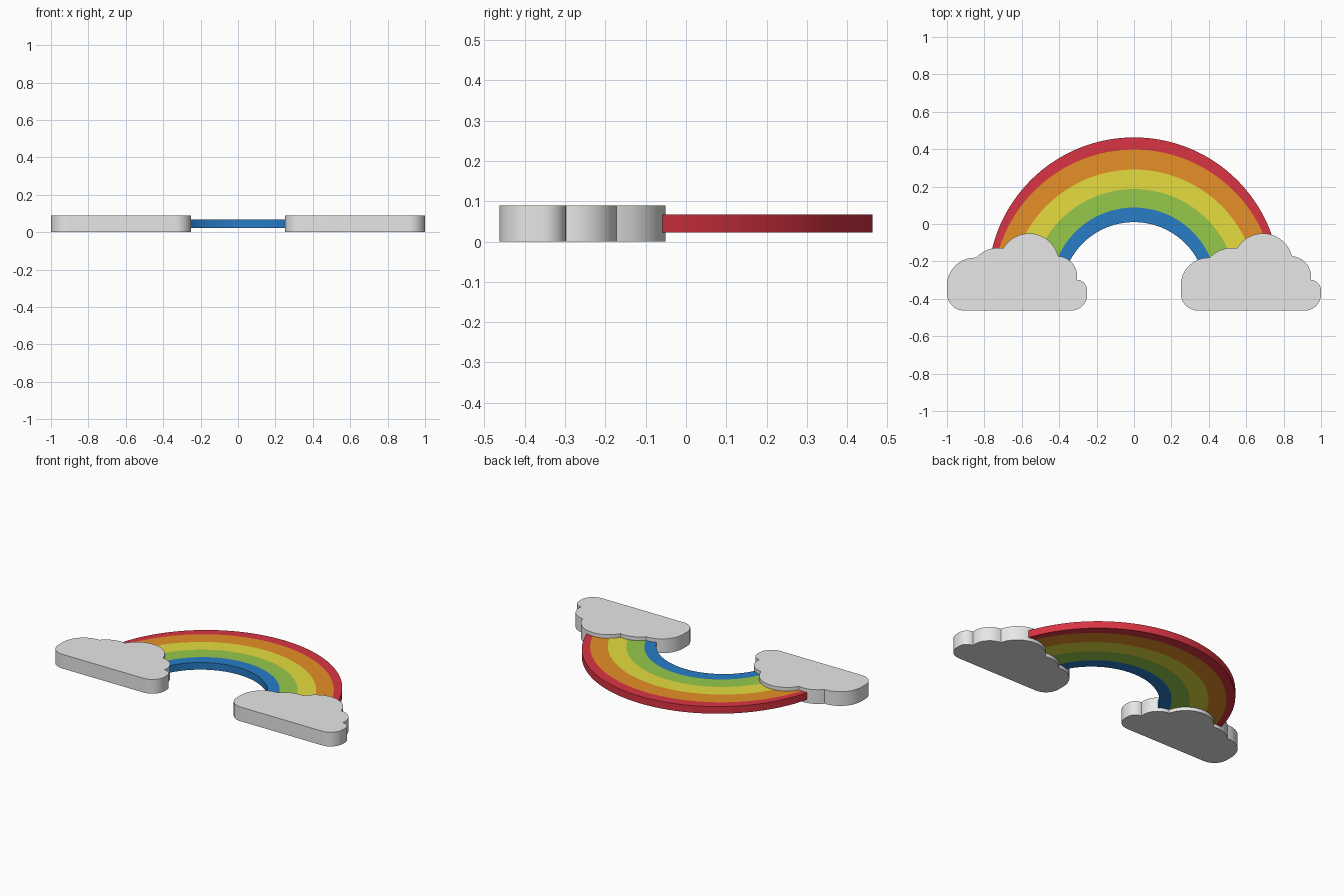
import bpy, bmesh, math
from mathutils import Vector

if "Cube" in bpy.data.objects:
    bpy.data.objects.remove(bpy.data.objects["Cube"])


def material(name, rgb):
    m = bpy.data.materials.new(name)
    m.diffuse_color = (*rgb, 1)
    m.use_nodes = True
    m.node_tree.nodes["Principled BSDF"].inputs["Base Color"].default_value = m.diffuse_color
    return m


def extrude_outline(name, pts, z0, z1, mat):
    """Solid plate from a flat outline."""
    bm = bmesh.new()
    face = bm.faces.new([bm.verts.new((x, y, z0)) for x, y in pts])
    ext = bmesh.ops.extrude_face_region(bm, geom=[face])
    top = [v for v in ext["geom"] if isinstance(v, bmesh.types.BMVert)]
    bmesh.ops.translate(bm, verts=top, vec=(0, 0, z1 - z0))
    bmesh.ops.recalc_face_normals(bm, faces=bm.faces)
    me = bpy.data.meshes.new(name)
    bm.to_mesh(me)
    bm.free()
    me.materials.append(mat)
    ob = bpy.data.objects.new(name, me)
    bpy.context.collection.objects.link(ob)
    bpy.context.view_layer.objects.active = ob
    ob.select_set(True)
    bpy.ops.object.shade_smooth_by_angle(angle=math.radians(30))
    ob.select_set(False)
    return ob


def arc3(a, b, c, n=10):
    """Points on the circle through a, b, c (end point left out)."""
    a, b, c = Vector(a), Vector(b), Vector(c)
    d = 2 * (a.x * (b.y - c.y) + b.x * (c.y - a.y) + c.x * (a.y - b.y))
    s = [p.length_squared for p in (a, b, c)]
    o = Vector(((s[0] * (b.y - c.y) + s[1] * (c.y - a.y) + s[2] * (a.y - b.y)) / d,
                (s[0] * (c.x - b.x) + s[1] * (a.x - c.x) + s[2] * (b.x - a.x)) / d))
    r = (a - o).length
    t0 = math.atan2(a.y - o.y, a.x - o.x)
    turn = (math.atan2(c.y - o.y, c.x - o.x) - t0) % math.tau
    if d < 0:
        turn -= math.tau
    return [(o.x + r * math.cos(t0 + turn * i / n),
             o.y + r * math.sin(t0 + turn * i / n)) for i in range(n)]


# Rainbow bands: apex height and centre height of each boundary, outside in
bounds = [(0.463, -0.318), (0.398, -0.357), (0.291, -0.37),
          (0.187, -0.365), (0.088, -0.355), (0.01, -0.378)]
bands = [("red", (0.70, 0.034, 0.056)), ("orange", (0.79, 0.28, 0.021)),
         ("yellow", (0.79, 0.72, 0.05)), ("green", (0.305, 0.584, 0.07)),
         ("blue", (0.021, 0.202, 0.565))]


def boundary(apex, cy, n=64, end_y=-0.3):
    r = apex - cy
    t = math.asin((end_y - cy) / r)
    angles = [t + (math.pi - 2 * t) * i / n for i in range(n + 1)]
    return [(r * math.cos(a), cy + r * math.sin(a)) for a in angles]


for i, (name, rgb) in enumerate(bands):
    outline = boundary(*bounds[i]) + boundary(*bounds[i + 1])[::-1]
    extrude_outline(name + "_band", outline, 0.022, 0.067, material(name, rgb))

# Clouds: one outline of arcs, used twice
lobes = [((-.845, -.18), (-.955, -.222), (-1, -.32)),
         ((-1, -.37), (-.972, -.437), (-.90, -.463)),
         ((-.335, -.463), (-.275, -.437), (-.25, -.37)),
         ((-.25, -.36), (-.264, -.318), (-.305, -.298)),
         ((-.305, -.298), (-.332, -.207), (-.405, -.172)),
         ((-.405, -.172), (-.567, -.05), (-.70, -.13)),
         ((-.70, -.13), (-.775, -.135), (-.845, -.18))]
cloud = []
for i, lobe in enumerate(lobes):
    cloud += arc3(*lobe)
    if lobe[2] != lobes[(i + 1) % len(lobes)][0]:
        cloud.append(lobe[2])
grey = material("cloud_grey", (0.8, 0.8, 0.8))
for name, dx in (("left_cloud", 0), ("right_cloud", 1.25)):
    extrude_outline(name, [(x + dx, y) for x, y in cloud], 0, 0.09, grey)
